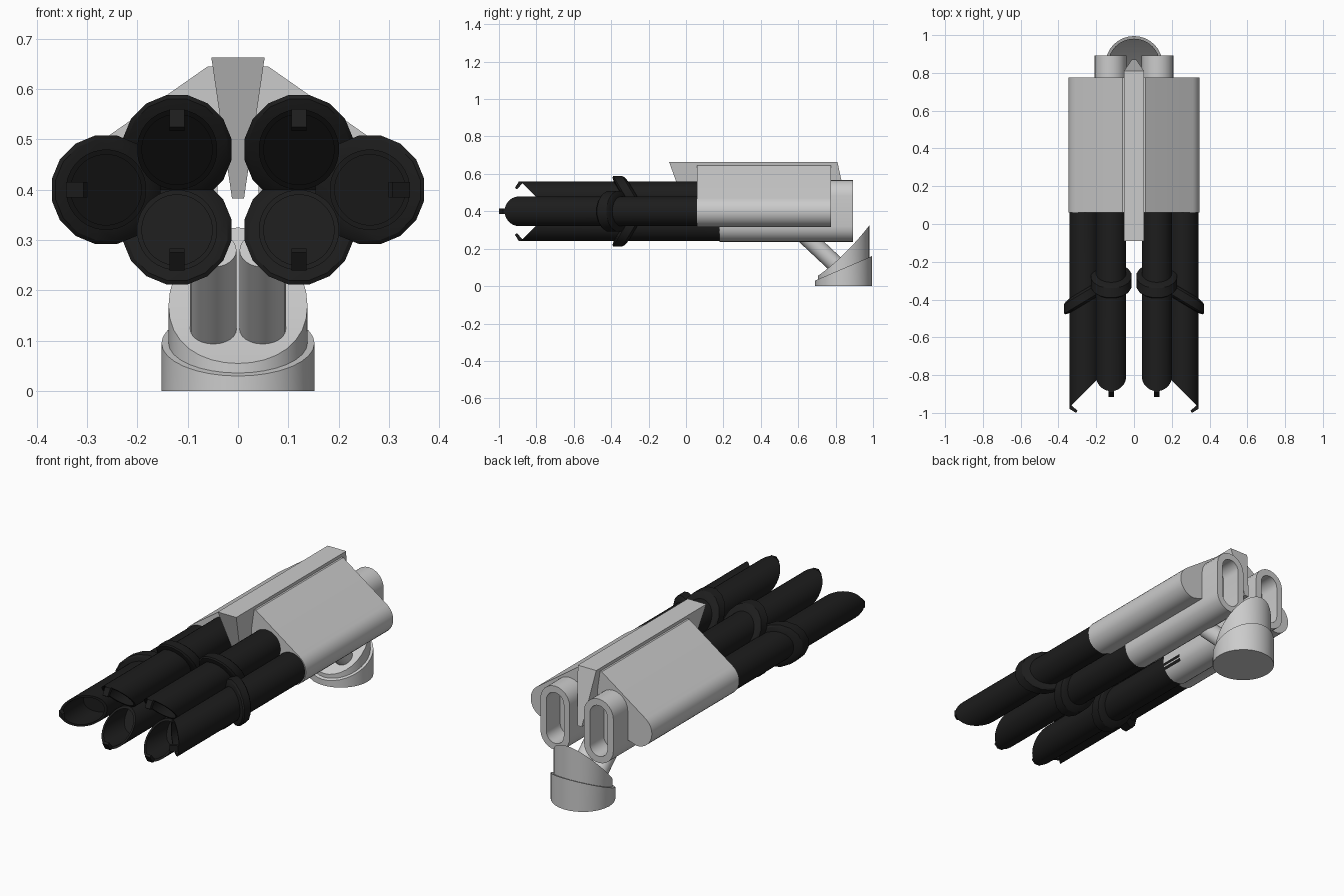
import bpy, bmesh
from math import sin, cos, pi, radians
from mathutils import Vector

if "Cube" in bpy.data.objects:
    bpy.data.objects.remove(bpy.data.objects["Cube"])

black = bpy.data.materials.new("black_metal")
black.diffuse_color = (0.012, 0.012, 0.012, 1)
black.use_nodes = True
black.node_tree.nodes["Principled BSDF"].inputs["Base Color"].default_value = black.diffuse_color


def finish(name, bm, mat=None, angle=25):
    bmesh.ops.recalc_face_normals(bm, faces=bm.faces)
    me = bpy.data.meshes.new(name)
    bm.to_mesh(me)
    bm.free()
    ob = bpy.data.objects.new(name, me)
    bpy.context.collection.objects.link(ob)
    if mat:
        me.materials.append(mat)
    bpy.ops.object.select_all(action='DESELECT')
    ob.select_set(True)
    bpy.context.view_layer.objects.active = ob
    bpy.ops.object.shade_smooth_by_angle(angle=radians(angle))
    return ob


def loft(name, loops, mat=None, angle=25):
    """Skin equal-length loops of points and cap both ends."""
    bm = bmesh.new()
    rows = [[bm.verts.new(p) for p in loop] for loop in loops]
    n = len(rows[0])
    for a, b in zip(rows, rows[1:]):
        for i in range(n):
            j = (i + 1) % n
            bm.faces.new((a[i], a[j], b[j], b[i]))
    bm.faces.new(rows[0])
    bm.faces.new(rows[-1])
    return finish(name, bm, mat, angle)


def slant_tube(name, cx, cz, ang, profile, n):
    """Tube along y; profile = (radius, y on axis, slant toward the outward side)."""
    loops = []
    for r, y, k in profile:
        loop = []
        for i in range(n):
            t = 2 * pi * (i + 0.5) / n
            loop.append((cx + r * cos(ang + t), y - k * r * cos(t), cz + r * sin(ang + t)))
        loops.append(loop)
    return loft(name, loops, black)


def barrel(name, cx, cz, ang, tip):
    s = tip + 0.08
    # hollow barrel with diagonal muzzle
    slant_tube(name + "_barrel", cx, cz, ang,
               [(0.08, 0.3, 0), (0.08, s, 1), (0.07, s, 1), (0.07, s + 0.17, 1)], 32)
    # slanted collar
    c = tip + 0.56
    slant_tube(name + "_collar", cx, cz, ang,
               [(0.078, c - 0.015, 0.6), (0.102, c - 0.008, 0.6), (0.11, c, 0.6),
                (0.11, c + 0.05, 0.6), (0.102, c + 0.058, 0.6), (0.078, c + 0.065, 0.6)], 16)
    # small hooked tab at the muzzle tip
    u = Vector((cos(ang), 0, sin(ang)))
    v = Vector((-sin(ang), 0, cos(ang)))
    prof = [(0.08, 0.005), (0.08, -0.008), (0.045, -0.03), (0.037, -0.018), (0.07, 0.01)]
    loft(name + "_muzzle_tab",
         [[Vector((cx, tip + y, cz)) + u * d + v * w for d, y in prof] for w in (-0.015, 0.015)],
         black)


def stadium(cx, r, y, n=12):
    pts = []
    for z, a0 in ((0.483, 0), (0.32, pi)):
        for i in range(n + 1):
            t = a0 + pi * i / n
            pts.append((cx + r * cos(t), y, z + r * sin(t)))
    return pts


for s, side in ((1, "right"), (-1, "left")):
    barrel("upper_" + side, s * 0.121, 0.48, pi / 2, -0.885)
    barrel("lower_" + side, s * 0.121, 0.32, -pi / 2, -0.885)
    barrel("outer_" + side, s * 0.262, 0.40, 0 if s > 0 else pi, -0.97)

    # sloped housing wrapping the outer barrel
    prof = [(0.03, 0.43), (0.04, 0.645), (0.06, 0.645)]
    for i in range(15):
        t = radians(55 - 145 * i / 14)
        prof.append((0.262 + 0.085 * cos(t), 0.40 + 0.085 * sin(t)))
    prof.append((0.20, 0.335))
    loft("housing_" + side, [[(s * x, y, z) for x, z in prof] for y in (0.06, 0.775)])

    # rounded rear block with exhaust recess
    loft("exhaust_" + side, [stadium(s * 0.125, 0.084, 0.18), stadium(s * 0.125, 0.084, 0.893),
                             stadium(s * 0.125, 0.05, 0.893), stadium(s * 0.125, 0.05, 0.78)])

    # diagonal support strut
    a, b = Vector((s * 0.049, 0.625, 0.28)), Vector((s * 0.049, 0.86, 0.06))
    d = (b - a).normalized()
    e = Vector((1, 0, 0))
    f = d.cross(e)
    loft("strut_" + side, [[p + 0.046 * (e * cos(2 * pi * i / 24) + f * sin(2 * pi * i / 24))
                            for i in range(24)] for p in (a, b)])

# central wedge spine
loft("spine", [
    [(-0.053, -0.09, 0.663), (0.053, -0.09, 0.663), (0.053, 0.81, 0.663), (-0.053, 0.81, 0.663)],
    [(-0.012, 0.01, 0.383), (0.012, 0.01, 0.383), (0.012, 0.87, 0.383), (-0.012, 0.87, 0.383)]])


def slanted_base(name, r, height, n=32):
    """Upright cylinder whose top follows height(y), closed by left-right strips."""
    cy = 0.843
    bm = bmesh.new()
    ring = [(r * sin(2 * pi * i / n), cy - r * cos(2 * pi * i / n)) for i in range(n)]
    low = [bm.verts.new((x, y, 0)) for x, y in ring]
    top = [bm.verts.new((x, y, height(y))) for x, y in ring]
    for i in range(n):
        j = (i + 1) % n
        bm.faces.new((low[i], low[j], top[j], top[i]))
    bm.faces.new(low)
    for i in range(n // 2):
        quad = [top[i], top[i + 1], top[(n - i - 1) % n], top[(n - i) % n]]
        bm.faces.new(list(dict.fromkeys(quad)))
    finish(name, bm)


# turntable base: low slanted collar and dished inner pedestal
slanted_base("base_collar", 0.152, lambda y: 0.03 + (y - 0.691) * 0.43)


def dish(y):
    t = (y - 0.705) / 0.276
    return 0.055 + 0.19 * t + 0.08 * t * t


slanted_base("base_pedestal", 0.138, dish)
